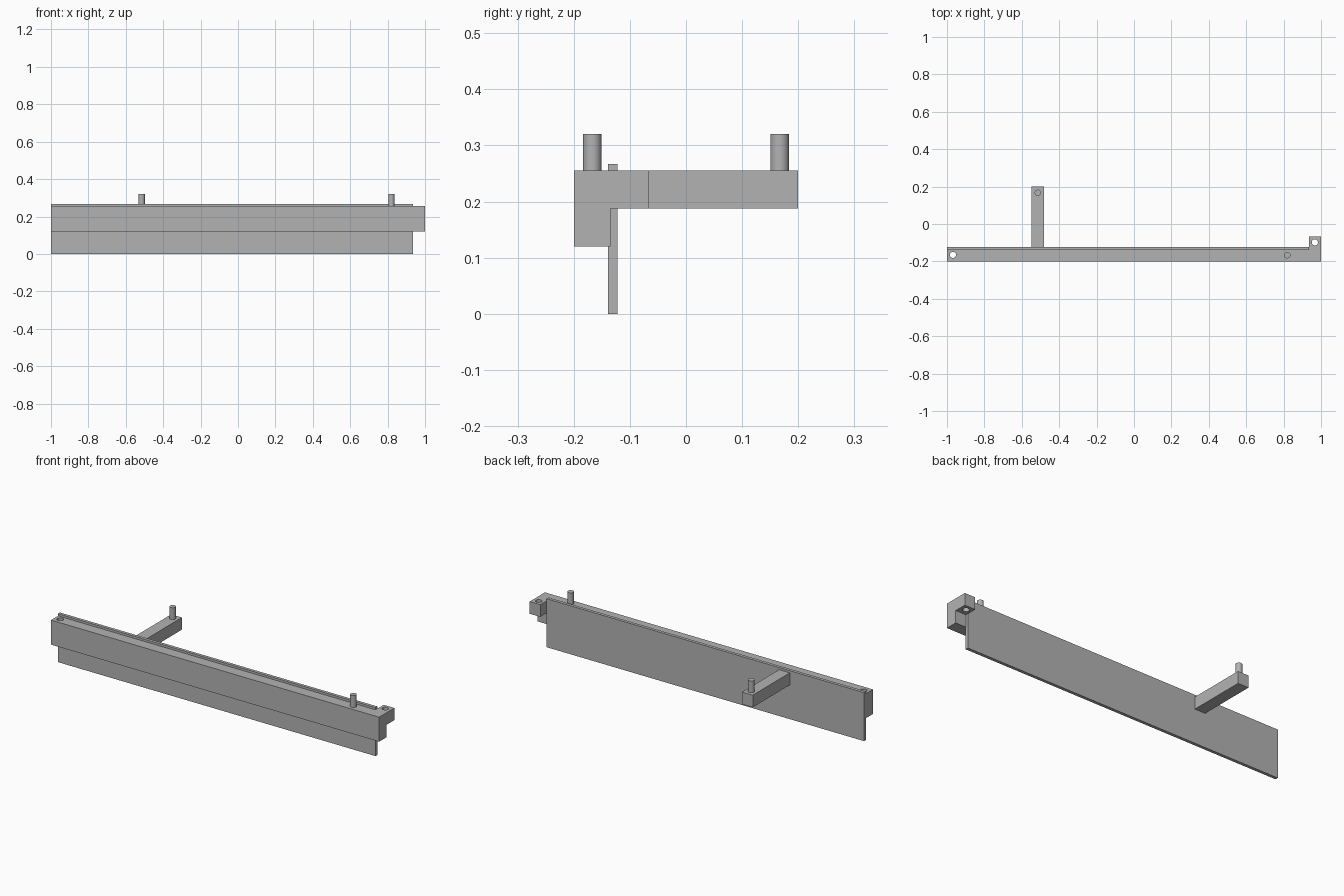
import bpy
import bmesh
import math
from mathutils import Matrix, Vector

cube = bpy.data.objects.get("Cube")
if cube:
    bpy.data.objects.remove(cube, do_unlink=True)

grey = bpy.data.materials.new("plain grey")
grey.use_nodes = True
colour = (0.45, 0.45, 0.45, 1)
grey.diffuse_color = colour
grey.node_tree.nodes["Principled BSDF"].inputs["Base Color"].default_value = colour


def finish(name, bm):
    mesh = bpy.data.meshes.new(name)
    bm.to_mesh(mesh)
    bm.free()
    mesh.materials.append(grey)
    obj = bpy.data.objects.new(name, mesh)
    bpy.context.collection.objects.link(obj)
    return obj


def box(name, low, high):
    low, high = Vector(low), Vector(high)
    bm = bmesh.new()
    place = Matrix.Translation((low + high) / 2) @ Matrix.Diagonal((*(high - low), 1))
    bmesh.ops.create_cube(bm, size=1, matrix=place)
    return finish(name, bm)


def cylinder(name, x, y, bottom, top):
    bm = bmesh.new()
    bmesh.ops.create_cone(bm, cap_ends=True, segments=32, radius1=RADIUS, radius2=RADIUS,
                          depth=top - bottom,
                          matrix=Matrix.Translation((x, y, (bottom + top) / 2)))
    return finish(name, bm)


def activate(obj):
    bpy.ops.object.select_all(action='DESELECT')
    obj.select_set(True)
    bpy.context.view_layer.objects.active = obj


def combine(obj, tool, operation):
    mod = obj.modifiers.new(operation, 'BOOLEAN')
    mod.operation, mod.solver, mod.object = operation, 'EXACT', tool
    activate(obj)
    bpy.ops.object.modifier_apply(modifier=mod.name)
    bpy.data.objects.remove(tool, do_unlink=True)


RADIUS = 0.0165
FRONT, TOP, LUG_BASE = -0.2, 0.255, 0.188
PLATE_END = 0.935

# Front beam with the lug on its left end
beam = box("front_beam", (-1, FRONT, 0.12), (1, -0.135, TOP))
combine(beam, box("end_lug", (PLATE_END, -0.16, LUG_BASE), (1, -0.067, TOP)), 'UNION')

# Through holes at both ends
for x, y in ((-0.968, -0.165), (0.967, -0.098)):
    combine(beam, cylinder("hole_cutter", x, y, 0, 0.4), 'DIFFERENCE')

# Thin back plate and rear arm
box("back_plate", (-1, -0.139, 0), (PLATE_END, -0.122, 0.267))
box("rear_arm", (-0.547, -0.123, LUG_BASE), (-0.482, 0.2, TOP))

# Locating pins
pins = [cylinder("arm_pin", -0.515, 0.167, TOP - 0.01, 0.32),
        cylinder("beam_pin", 0.82, -0.167, TOP - 0.01, 0.32)]

for obj in [beam] + pins:
    activate(obj)
    bpy.ops.object.shade_smooth_by_angle(angle=math.radians(30))
